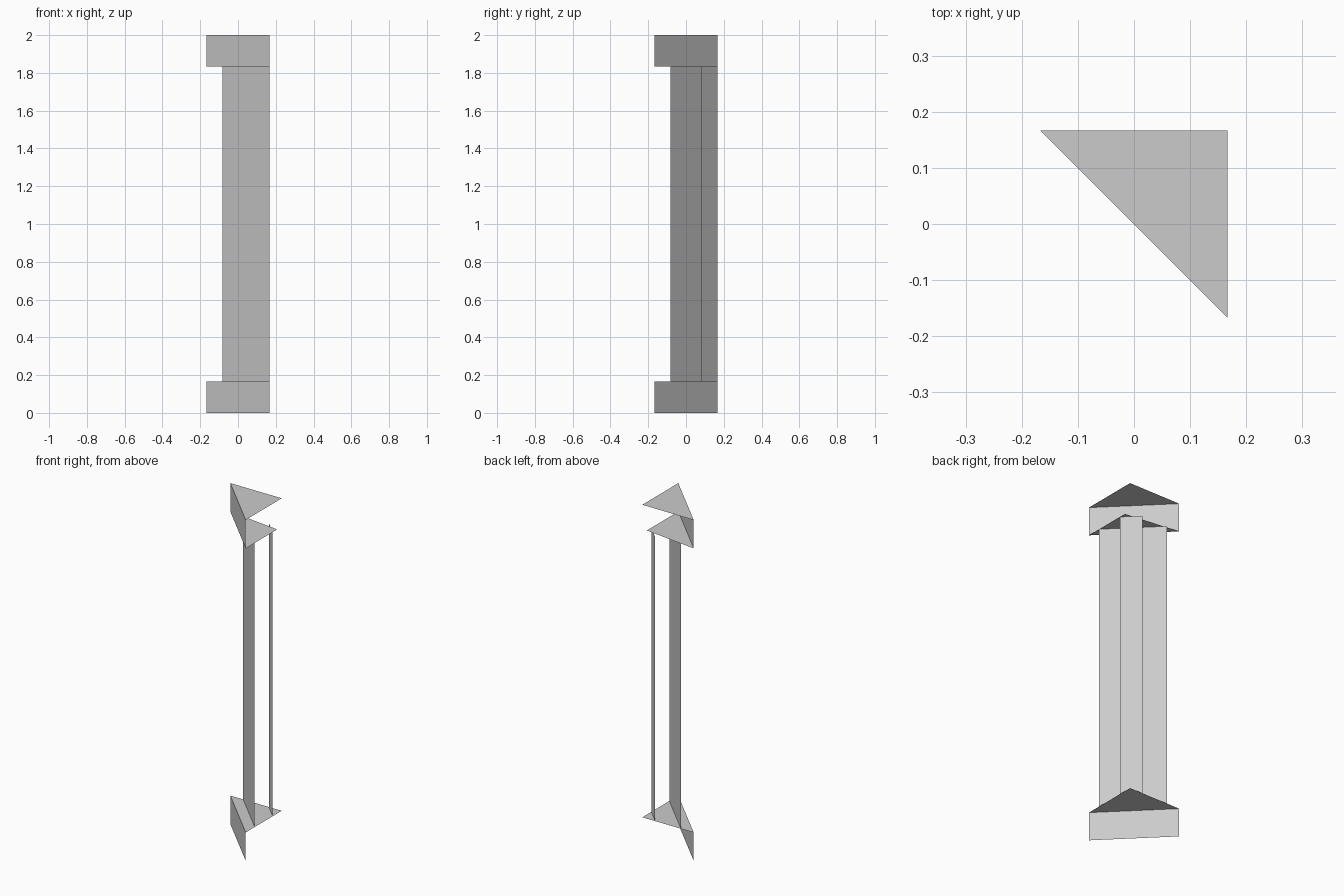
import bpy
import bmesh

cube = bpy.data.objects.get("Cube")
if cube:
    bpy.data.objects.remove(cube, do_unlink=True)

# One plain grey for the whole column
grey = bpy.data.materials.new("plain grey")
grey.use_nodes = True
colour = (0.6, 0.6, 0.6, 1)
grey.diffuse_color = colour
grey.node_tree.nodes["Principled BSDF"].inputs["Base Color"].default_value = colour

R = 1 / 6        # half width, also the height of each cap
H = R / 2        # half-way mark on the cap edges
TOP = 2.0


def make_part(name, faces):
    """Build an open-sided part from a few flat faces."""
    bm = bmesh.new()
    for points in faces:
        bm.faces.new([bm.verts.new(p) for p in points])
    bmesh.ops.remove_doubles(bm, verts=bm.verts, dist=0.0001)
    mesh = bpy.data.meshes.new(name)
    bm.to_mesh(mesh)
    bm.free()
    mesh.materials.append(grey)
    obj = bpy.data.objects.new(name, mesh)
    bpy.context.collection.objects.link(obj)
    return obj


def wall(start, end, low, high):
    """Upright panel between two plan points."""
    return [(*start, low), (*end, low), (*end, high), (*start, high)]


def slab(corner_y, z):
    """Level triangle with its outer corner at the given depth."""
    return [(-R, R, z), (R, -R, z), (R, corner_y, z)]


left_end, right_end = (-R, R), (R, -R)

# Caps: slanted front panel with level triangles, open on the two square sides
make_part("base_cap", [wall(left_end, right_end, 0, R), slab(R, R)])
make_part("top_cap", [
    wall(left_end, right_end, TOP - R, TOP),
    slab(R, TOP),
    slab(R * 0.75, TOP - R)[::-1],
])

# Shaft: broad slanted panel in front, narrow parallel panel behind
make_part("shaft_front_panel", [wall((-H, R), (R, -H), R, TOP - R)])
make_part("shaft_back_panel", [wall((R, H), (H, R), R, TOP - R)])
